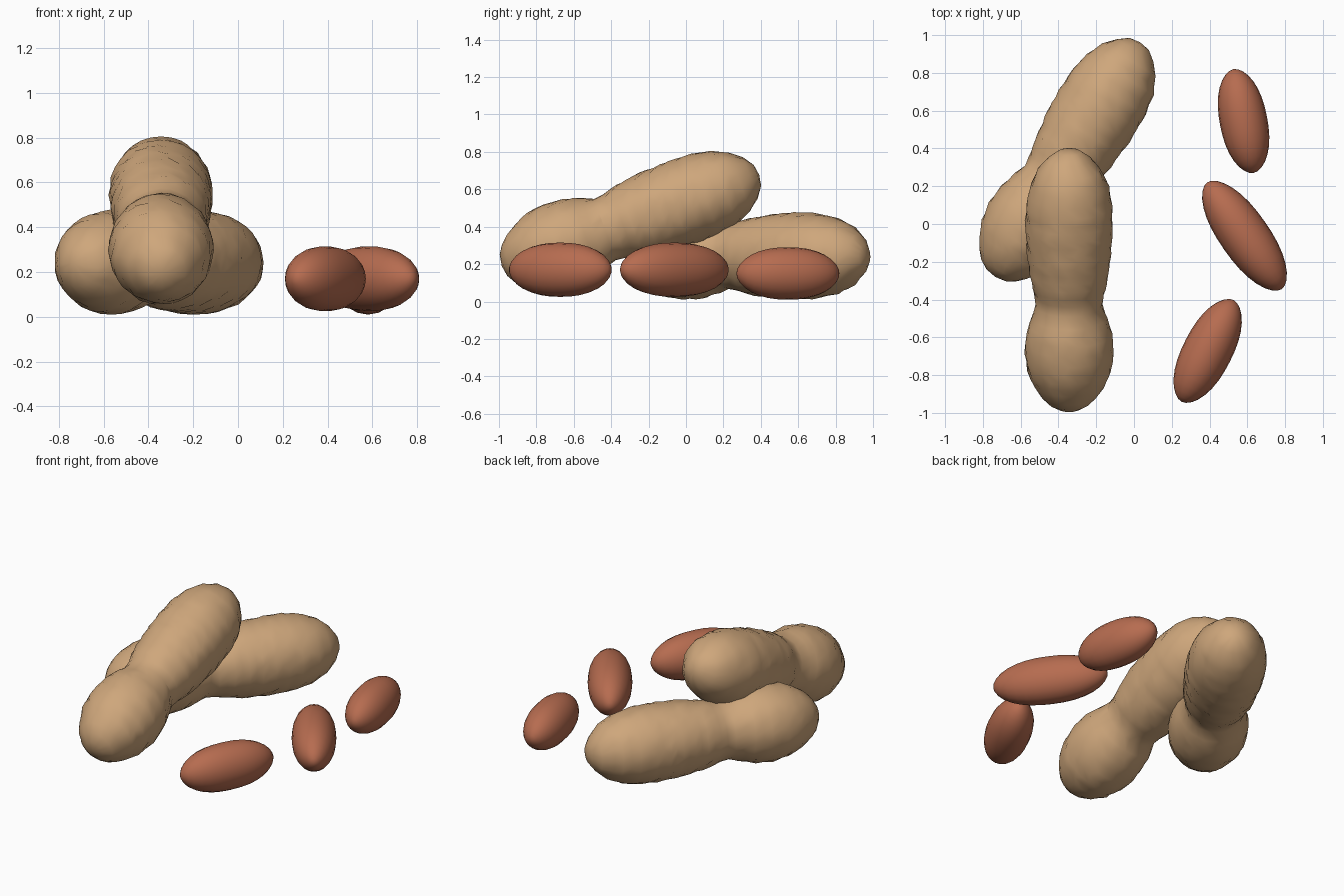
import bpy, bmesh, math, random
from mathutils import Vector

if "Cube" in bpy.data.objects:
    bpy.data.objects.remove(bpy.data.objects["Cube"])

random.seed(4)


def material(name, rgb):
    m = bpy.data.materials.new(name)
    m.diffuse_color = (*rgb, 1)
    m.use_nodes = True
    m.node_tree.nodes["Principled BSDF"].inputs["Base Color"].default_value = m.diffuse_color
    return m


SHELL = material("peanut shell tan", (0.62, 0.385, 0.2))
SKIN = material("kernel red brown", (0.47, 0.15, 0.08))


def lathe(name, profile, sides, mat, start, direction, squash=1.0, bump=0.0, angle=30):
    """Sweep (distance, radius) rings along a direction; first and last are poles."""
    d = Vector(direction).normalized()
    u = d.cross(Vector((0, 0, 1))).normalized()
    v = u.cross(d)
    start = Vector(start)
    bm = bmesh.new()
    rings = []
    for i, (s, r) in enumerate(profile):
        if i in (0, len(profile) - 1):
            rings.append([bm.verts.new(start + d * s)])
            continue
        ring = []
        for k in range(sides):
            a = 2 * math.pi * (k + 0.5 * (i % 2) * (bump > 0)) / sides
            # pitted shell: alternating dimples plus a little roughness
            pit = bump * (random.uniform(-1, 1) + 0.5 * math.cos(a * 11) * math.cos(s * 45))
            rr = r + pit * min(1, r / 0.15)
            ring.append(bm.verts.new(start + d * s + u * (rr * squash * math.cos(a))
                                     + v * (rr * math.sin(a))))
        rings.append(ring)
    for a, b in zip(rings, rings[1:]):
        for k in range(sides):
            n = (k + 1) % sides
            if len(a) == 1:
                bm.faces.new((a[0], b[n], b[k]))
            elif len(b) == 1:
                bm.faces.new((a[k], a[n], b[0]))
            else:
                bm.faces.new((a[k], a[n], b[n], b[k]))
    bmesh.ops.recalc_face_normals(bm, faces=bm.faces)
    me = bpy.data.meshes.new(name)
    bm.to_mesh(me)
    bm.free()
    me.materials.append(mat)
    ob = bpy.data.objects.new(name, me)
    bpy.context.collection.objects.link(ob)
    bpy.ops.object.select_all(action='DESELECT')
    ob.select_set(True)
    bpy.context.view_layer.objects.active = ob
    bpy.ops.object.shade_smooth_by_angle(angle=math.radians(angle))
    return ob


# two-lobed shell outline: small lobe, waist, long lobe
KEYS = [(0, 0), (.01, .06), (.04, .11), (.08, .148), (.14, .187), (.22, .219), (.32, .235),
        (.43, .226), (.52, .199), (.585, .176), (.64, .18), (.73, .203), (.86, .222),
        (1.02, .232), (1.15, .228), (1.26, .206), (1.35, .165), (1.41, .115), (1.45, .06),
        (1.46, 0)]
shell = [KEYS[0], KEYS[1]]
for (s0, r0), (s1, r1) in zip(KEYS[1:-2], KEYS[2:-1]):
    n = max(1, round((s1 - s0) / 0.045))
    shell += [(s0 + (s1 - s0) * j / n, r0 + (r1 - r0) * j / n) for j in range(1, n + 1)]
shell.append(KEYS[-1])

# leaning peanut on top, flat peanut underneath
t = math.radians(19.5)
lathe("leaning_peanut", shell, 28, SHELL, (-0.343, -0.985, 0.19),
      (0, math.cos(t), math.sin(t)), bump=0.004)
lathe("lying_peanut", shell, 28, SHELL, (-0.735, -0.28, 0.243), (0.525, 0.851, 0), bump=0.004)


# loose kernels: blunt ovals, taller than wide
def kernel(name, centre, heading, length, height):
    n = 16
    prof = []
    for i in range(n + 1):
        x = -math.cos(math.pi * i / n)
        prof.append((length * (x + 1) / 2, height * max(0, 1 - abs(x) ** 2.3) ** 0.55))
    a = math.radians(heading)
    d = Vector((math.cos(a), math.sin(a), 0))
    lathe(name, prof, 20, SKIN, Vector(centre) - d * length / 2, d, squash=0.9, angle=40)


kernel("kernel_back", (0.58, 0.545, 0.15), 101, 0.56, 0.14)
kernel("kernel_middle", (0.585, -0.062, 0.17), -55, 0.69, 0.145)
kernel("kernel_front", (0.39, -0.672, 0.17), 63, 0.605, 0.145)
